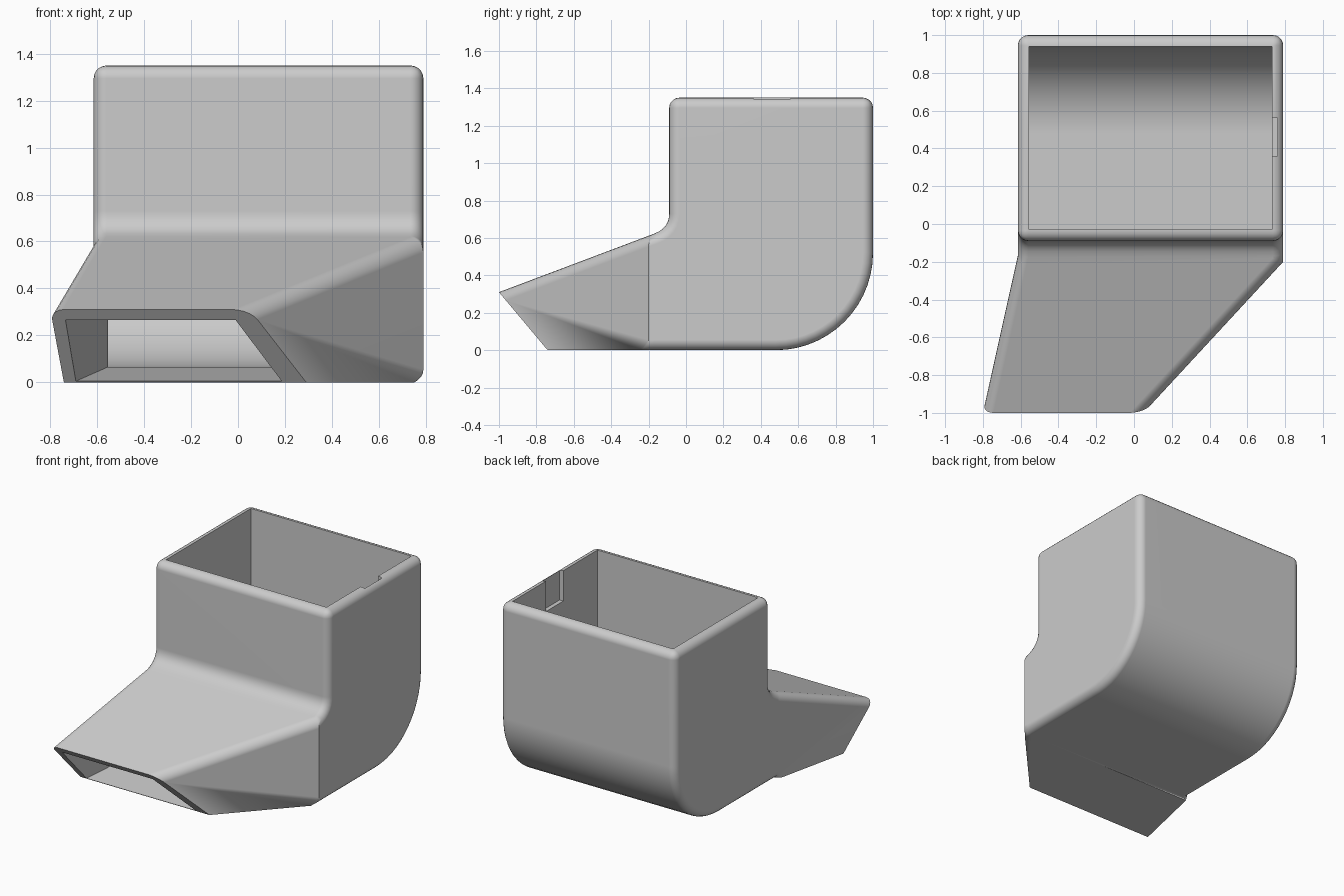
import bpy, bmesh, math
from mathutils import Vector

old = bpy.data.objects.get("Cube")
if old:
    bpy.data.objects.remove(old, do_unlink=True)

# Material
grey = bpy.data.materials.new("plain grey")
grey.use_nodes = True
grey.diffuse_color = (0.6, 0.6, 0.6, 1)
grey.node_tree.nodes["Principled BSDF"].inputs["Base Color"].default_value = (0.6, 0.6, 0.6, 1)


def arc(cy, cz, r, steps=14):
    """Quarter circle from the back wall down to the floor."""
    return [(cy + r * math.cos(a), cz - r * math.sin(a))
            for a in (math.pi / 2 * k / steps for k in range(steps + 1))]


def wall(break_y, x_body, y_tip, x_tip):
    """Side wall position: straight along the body, slanting towards the tip."""
    def x_at(y):
        t = max(0, (break_y - y) / (break_y - y_tip))
        return x_body + (x_tip - x_body) * t
    return x_at


def duct(name, profile, left, right, bevel=0):
    """Side profile spanned between two bent walls; each wall is (break_y, x_at)."""
    bm = bmesh.new()
    n = len(profile)
    rounded = []
    rows = []
    for break_y, x_at in (left, right):
        row = [bm.verts.new((x_at(y), y, z)) for y, z in profile]
        hits = [k for k, p in enumerate(profile) if abs(p[0] - break_y) < 1e-5]
        i, j = hits[0], hits[-1]
        bm.faces.new(row[:i + 1] + row[j:])
        bm.faces.new(row[i:j + 1])
        rounded += [(row[k], row[k + 1]) for k in range(j)]
        rows.append(row)
    a, b = rows
    for k in range(n):
        m = (k + 1) % n
        bm.faces.new((a[k], a[m], b[m], b[k]))
    top = max(z for y, z in profile)
    rounded += [(a[k], b[k]) for k in range(n) if profile[k][1] == top]
    bmesh.ops.recalc_face_normals(bm, faces=bm.faces)
    if bevel:
        edges = [bm.edges.get(pair) for pair in rounded]
        bmesh.ops.bevel(bm, geom=edges, offset=bevel, segments=5, profile=0.5,
                        affect='EDGES', clamp_overlap=False)
        bmesh.ops.recalc_face_normals(bm, faces=bm.faces)
    mesh = bpy.data.meshes.new(name)
    bm.to_mesh(mesh)
    bm.free()
    obj = bpy.data.objects.new(name, mesh)
    bpy.context.collection.objects.link(obj)
    mesh.materials.append(grey)
    return obj


SLOPE = 0.377

# Outer shell: sloping spout roof, fillet, upright box, curved back
def roof(y):
    return 0.31 + (y + 1) * SLOPE

p0, p1, p2 = Vector((-0.17, roof(-0.17))), Vector((-0.09, roof(-0.09))), Vector((-0.09, 0.73))
fillet = [tuple(p0 * (1 - t) ** 2 + p1 * 2 * t * (1 - t) + p2 * t * t)
          for t in (k / 6 for k in range(7))]
fillet[0] = (-0.17, roof(-0.17))
outer = [(-1, 0.31), (-0.2, roof(-0.2))] + fillet + [(-0.09, 1.35), (1, 1.35)]
outer += arc(0.48, 0.52, 0.52) + [(-0.17, 0), (-0.2, 0), (-0.74, 0)]
shell = duct("duct_shell", outer,
             (-0.17, wall(-0.17, -0.615, -1, -0.8)),
             (-0.2, wall(-0.2, 0.79, -1, 0.05)), bevel=0.055)

# Inner passage, open at the top and at the spout tip
def ceiling(y):
    return 0.265 + (y + 0.962) * SLOPE

def floor(y):
    return 0.065 + (y + 0.075) * 0.09

inner = [(y, ceiling(y)) for y in (-1.1, -0.14, -0.075, -0.03)]
inner += [(-0.03, 1.5), (0.94, 1.5)] + arc(0.48, 0.525, 0.46)
inner += [(y, floor(y)) for y in (-0.075, -0.14, -1.1)]
passage = duct("passage_cutter", inner,
               (-0.075, wall(-0.075, -0.555, -1.1, -0.763)),
               (-0.14, wall(-0.14, 0.73, -1.1, -0.134)))

# Small notch inside the left wall at the rim
bpy.ops.mesh.primitive_cube_add(size=1, location=(0.71, 0.46, 1.29))
notch = bpy.context.object
notch.name = "notch_cutter"
notch.scale = (0.1, 0.2, 0.32)

bpy.ops.object.select_all(action='DESELECT')
bpy.context.view_layer.objects.active = shell
shell.select_set(True)
for cutter in (passage, notch):
    cutter.hide_render = True
    mod = shell.modifiers.new("cut", 'BOOLEAN')
    mod.operation = 'DIFFERENCE'
    mod.solver = 'EXACT'
    mod.object = cutter
    bpy.ops.object.modifier_apply(modifier=mod.name)
for cutter in (passage, notch):
    bpy.data.objects.remove(cutter, do_unlink=True)

# Smooth rounded edges, flat walls
bpy.ops.object.shade_smooth_by_angle(angle=math.radians(30))
weighted = shell.modifiers.new("weighted_normals", 'WEIGHTED_NORMAL')
weighted.keep_sharp = True
